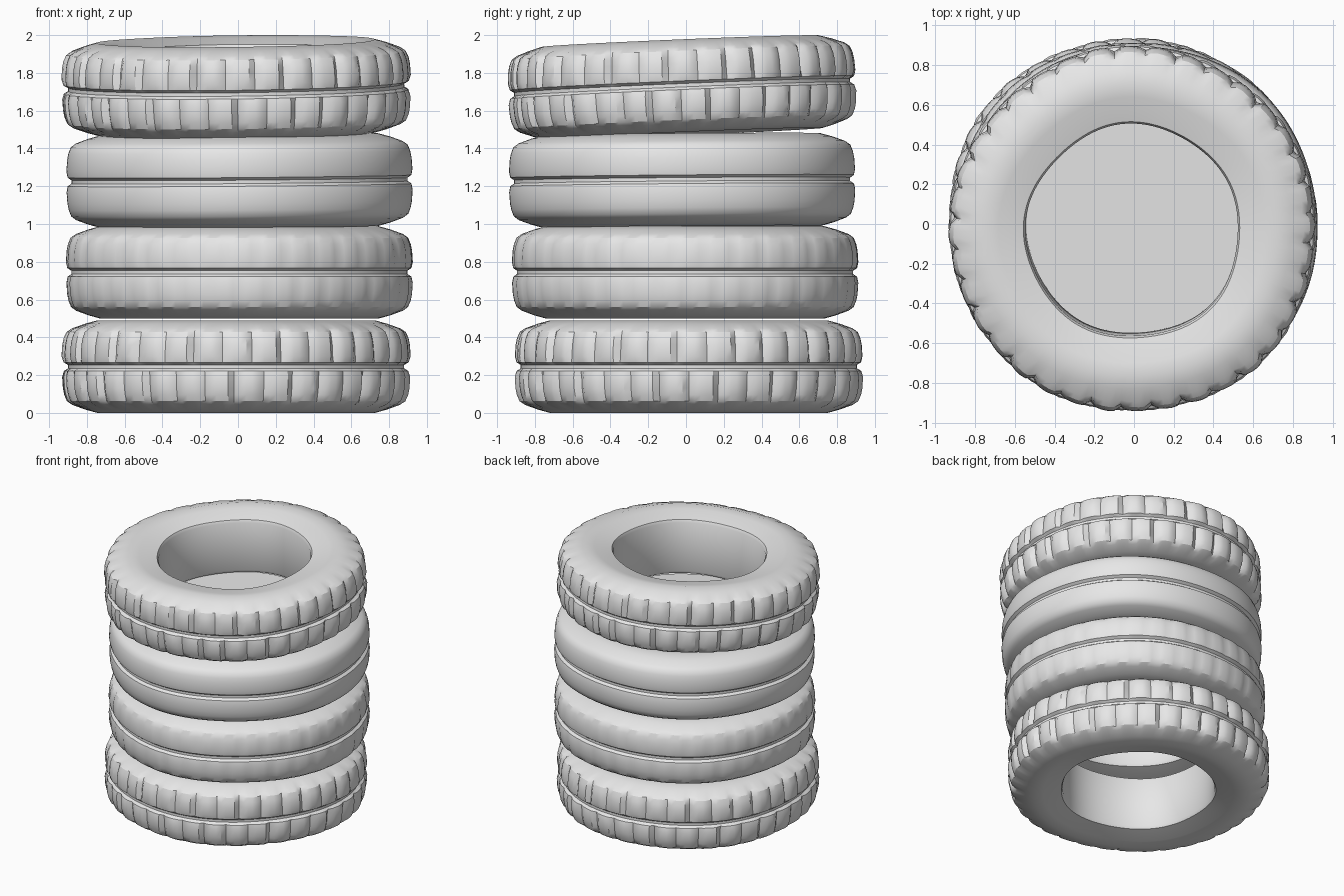
import bpy, bmesh, math

if "Cube" in bpy.data.objects:
    bpy.data.objects.remove(bpy.data.objects["Cube"])

SEG = 180            # five columns of vertices per tread lug
RUBBER = bpy.data.materials.new("grey_rubber")
RUBBER.diffuse_color = (0.8, 0.8, 0.8, 1)
RUBBER.use_nodes = True
RUBBER.node_tree.nodes["Principled BSDF"].inputs["Base Color"].default_value = RUBBER.diffuse_color

# Half cross-section from the inner wall to the centre groove:
# (radius, height, tread weight, tread row offset)
HALF = [
    (0.535, 0.060, 0.0), (0.545, 0.040, 0.0), (0.600, 0.026, 0.0),
    (0.670, 0.012, 0.0), (0.735, 0.000, 0.0), (0.800, 0.018, 0.0),
    (0.865, 0.042, 0.4), (0.892, 0.062, 0.8), (0.905, 0.095, 1.0),
    (0.912, 0.130, 1.0), (0.916, 0.190, 1.0), (0.910, 0.222, 0.5),
    (0.890, 0.236, 0.0),
]
H = 0.49
PROFILE = [(r, z, w, 0) for r, z, w in HALF]
PROFILE += [(r, H - z, w, 2) for r, z, w in reversed(HALF)]

LUG = [-1.0, 0.0, 0.25, 0.35, 0.2]    # relief across one lug


def finish(name, bm, loc, tilt):
    bmesh.ops.recalc_face_normals(bm, faces=bm.faces)
    mesh = bpy.data.meshes.new(name)
    bm.to_mesh(mesh)
    bm.free()
    mesh.materials.append(RUBBER)
    ob = bpy.data.objects.new(name, mesh)
    bpy.context.collection.objects.link(ob)
    ob.location = loc
    ob.rotation_euler = (tilt[0], tilt[1], 0)
    bpy.ops.object.select_all(action='DESELECT')
    ob.select_set(True)
    bpy.context.view_layer.objects.active = ob
    bpy.ops.object.shade_smooth_by_angle(angle=math.radians(32))
    return ob


def wobble(a, turn):
    # slight sag so the ring is not perfectly round
    return 0.006 * math.cos(5 * a + turn) + 0.004 * math.cos(3 * a - turn)


def tyre(name, loc, tilt, relief, turn):
    bm = bmesh.new()
    rings = []
    for r, z, w, off in PROFILE:
        ring = []
        for i in range(SEG):
            a = 2 * math.pi * i / SEG
            lug = (i + off) // 5
            depth = relief * (0.75 + 0.25 * math.sin(lug * 2.4 + off))
            rr = r + w * depth * LUG[(i + off) % 5] + wobble(a, turn)
            ring.append(bm.verts.new((rr * math.cos(a), rr * math.sin(a), z)))
        rings.append(ring)
    # closed loop of rings: the last joins the first along the inner wall
    for k in range(len(rings)):
        lo, hi = rings[k], rings[(k + 1) % len(rings)]
        for i in range(SEG):
            j = (i + 1) % SEG
            bm.faces.new((lo[i], lo[j], hi[j], hi[i]))
    return finish(name, bm, loc, tilt)


# Stack of four tyres, the top one leaning
tyre("bottom_tyre", (-0.02, 0.015, 0.0), (0, 0), 0.026, 0.0)
tyre("lower_middle_tyre", (0.005, 0.005, 0.499), (0, 0), 0.008, 1.3)
tyre("upper_middle_tyre", (0.015, -0.01, 0.985), (0.008, -0.008), 0.0, 2.1)
tyre("top_tyre", (0.0, -0.018, 1.478), (0.042, -0.013), 0.028, 4.0)

# Flat floor closing the hole under the top tyre
bm = bmesh.new()
bmesh.ops.create_circle(bm, cap_ends=True, segments=64, radius=0.56)
finish("inner_floor", bm, (0.0, -0.018, 1.51), (0.042, -0.013))
